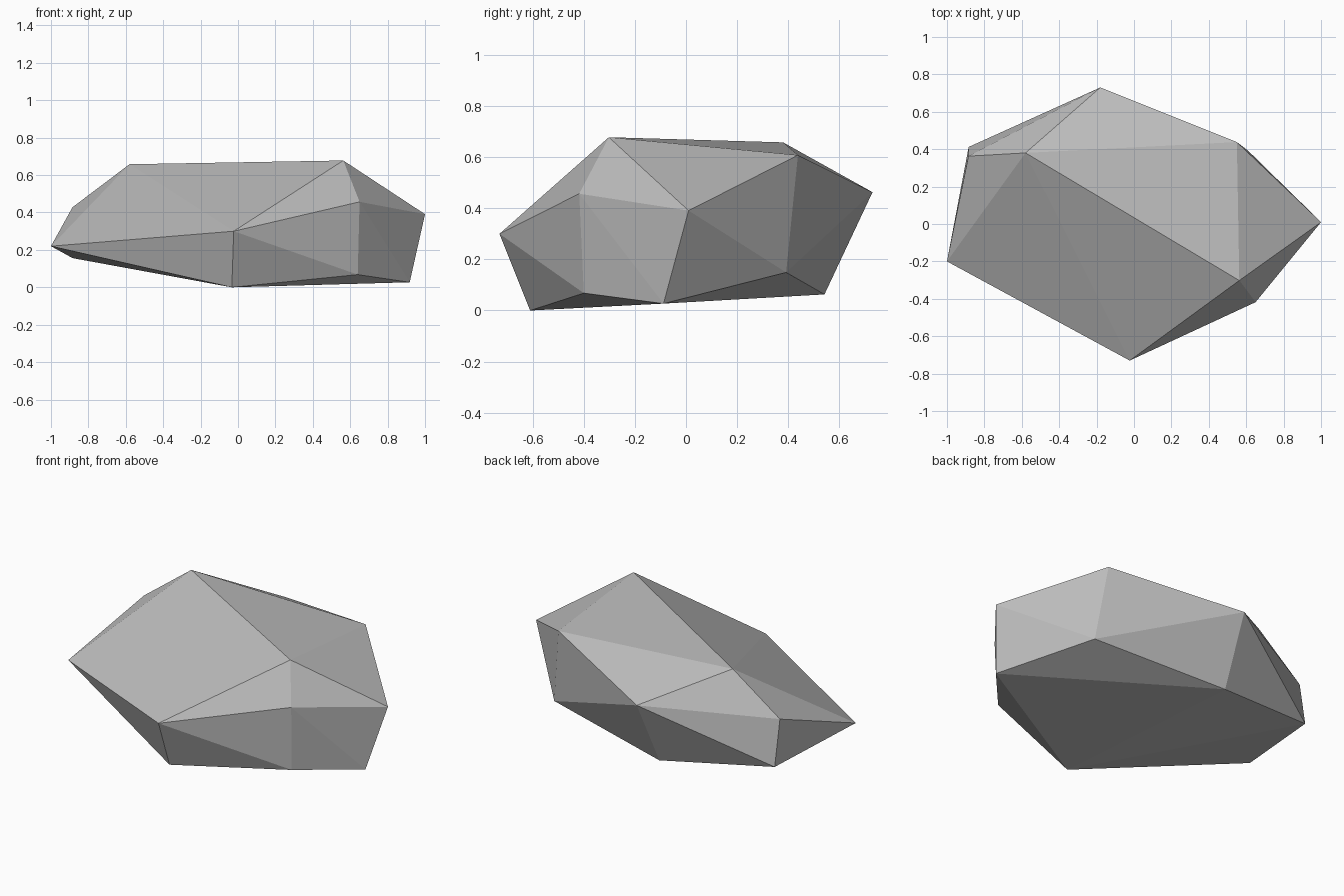
import bpy
import bmesh

cube = bpy.data.objects.get("Cube")
if cube:
    bpy.data.objects.remove(cube, do_unlink=True)

# Plain grey stone
stone = bpy.data.materials.new("grey_stone")
stone.use_nodes = True
grey = (0.5, 0.5, 0.5, 1)
stone.diffuse_color = grey
stone.node_tree.nodes["Principled BSDF"].inputs["Base Color"].default_value = grey

# Corners of the boulder, from the crown down to the underside
crown = [(0.563, -0.302, 0.678), (-0.58, 0.38, 0.658), (0.55, 0.438, 0.608)]
girdle = [(-1, -0.2, 0.22), (-0.023, -0.73, 0.3), (0.65, -0.418, 0.457),
          (1, 0.01, 0.391), (-0.18, 0.73, 0.463), (-0.885, 0.363, 0.428)]
underside = [(-0.033, -0.61, 0), (0.64, -0.4, 0.068), (0.918, -0.088, 0.027),
             (0.61, 0.392, 0.149), (-0.2, 0.542, 0.063), (-0.884, 0.412, 0.156)]

# Faceted boulder: flat faces wrapped tightly round the corners
bm = bmesh.new()
for corner in crown + girdle + underside:
    bm.verts.new(corner)
bmesh.ops.convex_hull(bm, input=bm.verts[:])
bmesh.ops.recalc_face_normals(bm, faces=bm.faces[:])

mesh = bpy.data.meshes.new("boulder")
bm.to_mesh(mesh)
bm.free()
mesh.materials.append(stone)
boulder = bpy.data.objects.new("boulder", mesh)
bpy.context.collection.objects.link(boulder)
